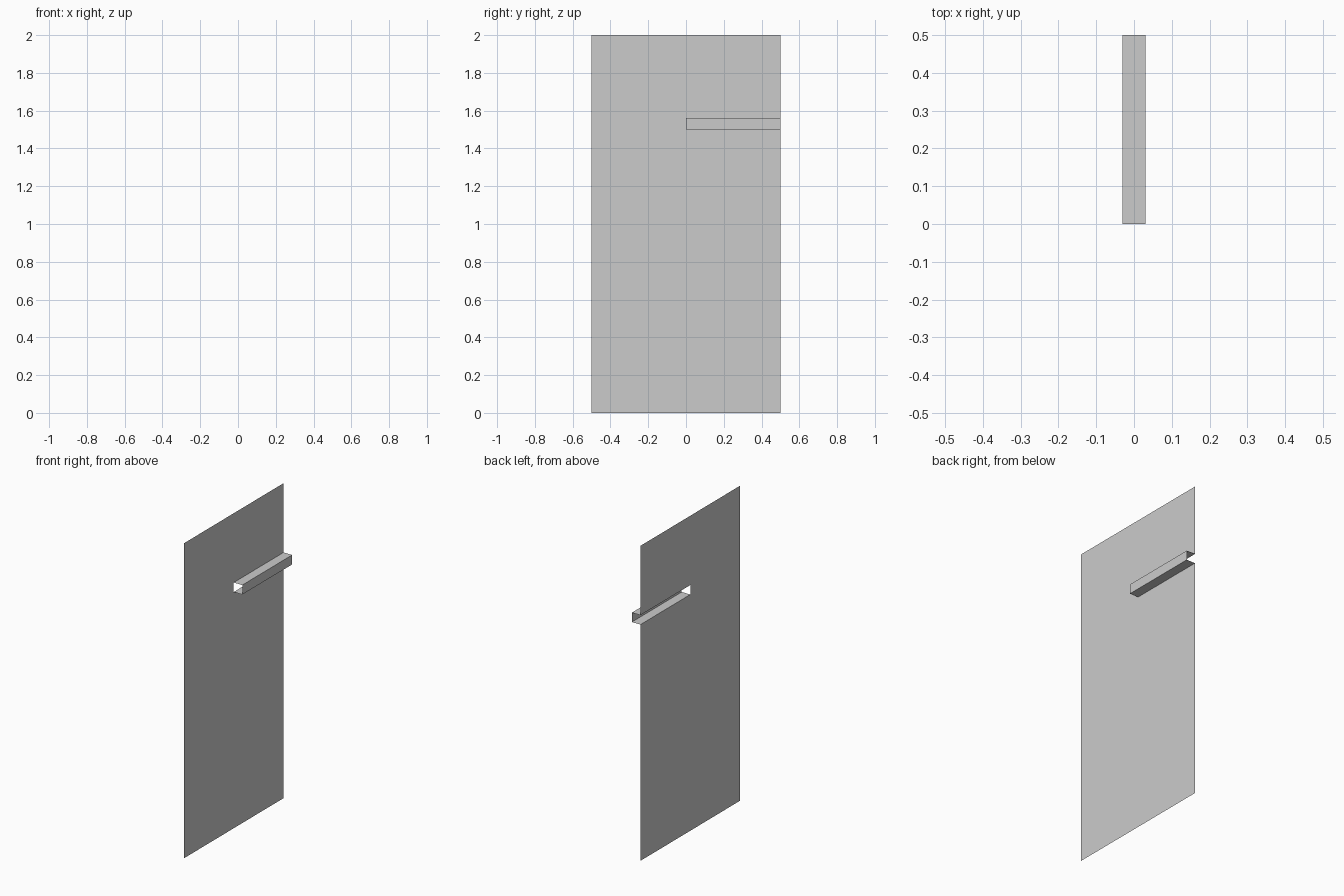
import bpy, bmesh

if "Cube" in bpy.data.objects:
    bpy.data.objects.remove(bpy.data.objects["Cube"])

X = 0.03            # half the depth of the raised rib
Z0, Z1 = 1.5, 1.56  # bottom and top of the rib

# Cross-sections (x, z) from floor to top edge
plain = [(-X, 0), (-X, Z0), (-X, Z1), (-X, 2)]
ribbed = [(-X, 0), (-X, Z0), (X, Z0), (X, Z1), (-X, Z1), (-X, 2)]


def sweep(bm, profile, y0, y1):
    """Sweep an open profile along y as single-sided sheet faces."""
    rows = [[bm.verts.new((x, y, z)) for x, z in profile] for y in (y0, y1)]
    for i in range(len(profile) - 1):
        bm.faces.new((rows[0][i], rows[1][i], rows[1][i + 1], rows[0][i + 1]))


# Thin upright panel: flat front half, rear half pushed out into an open-ended rib
bm = bmesh.new()
sweep(bm, plain, -0.5, 0)
sweep(bm, ribbed, 0, 0.5)
bmesh.ops.remove_doubles(bm, verts=bm.verts[:], dist=1e-5)
mesh = bpy.data.meshes.new("panel_with_rib")
bm.to_mesh(mesh)
bm.free()
bpy.context.collection.objects.link(bpy.data.objects.new("panel_with_rib", mesh))
